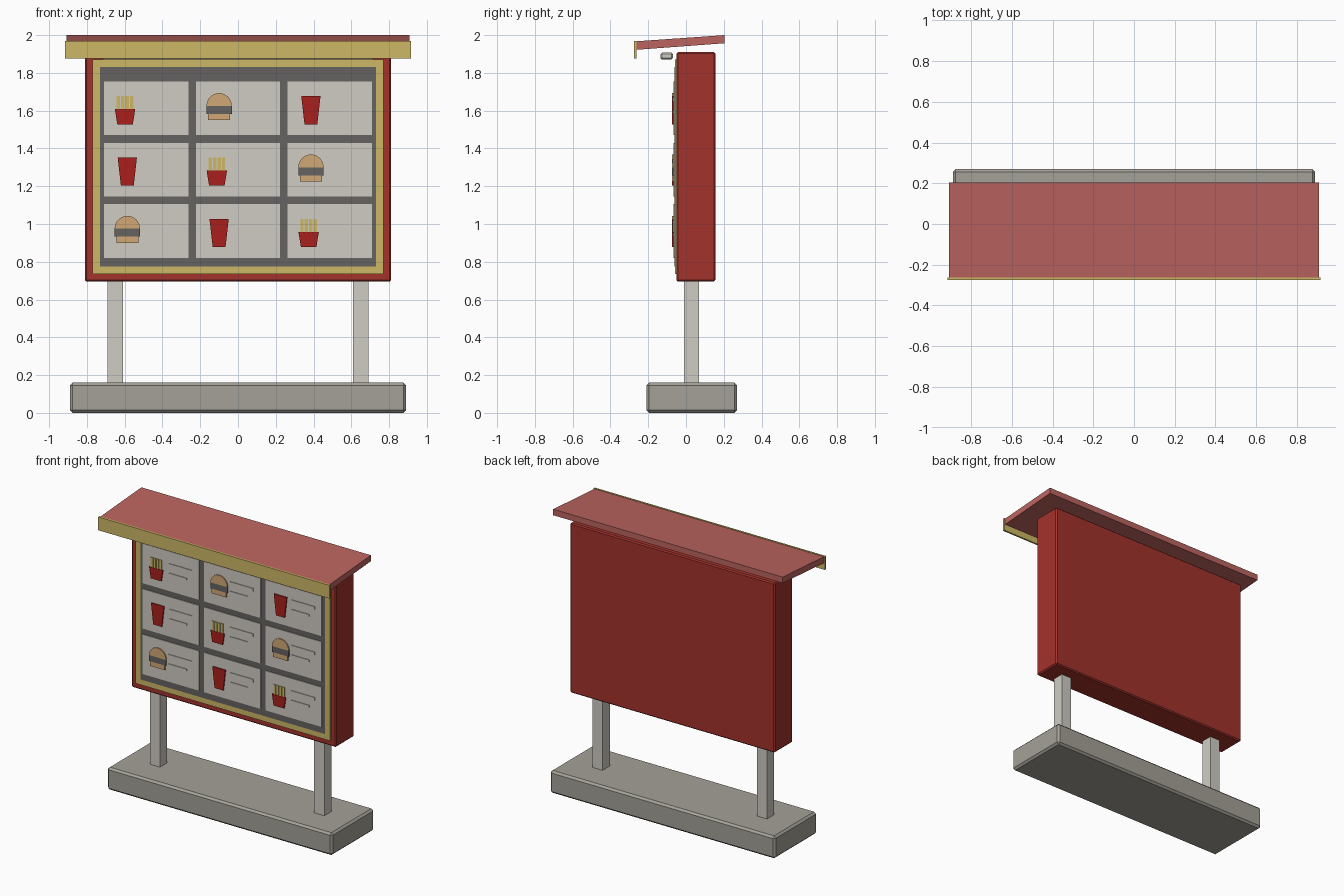
import bpy
import bmesh
import math
from mathutils import Vector

cube = bpy.data.objects.get("Cube")
if cube:
    bpy.data.objects.remove(cube, do_unlink=True)


def material(name, r, g, b):
    """Flat colour from 0-255 sRGB values, stored as linear."""
    lin = [((c / 255 + 0.055) / 1.055) ** 2.4 for c in (r, g, b)]
    m = bpy.data.materials.new(name)
    m.use_nodes = True
    m.diffuse_color = (*lin, 1)
    m.node_tree.nodes["Principled BSDF"].inputs["Base Color"].default_value = (*lin, 1)
    return m


CABINET = material("cabinet red", 162, 50, 43)
ROOF = material("faded roof red", 188, 100, 96)
ICON = material("bright red", 168, 32, 28)
YELLOW = material("mustard yellow", 206, 184, 102)
BUN = material("bun tan", 210, 168, 118)
DARK = material("dark grey", 102, 99, 97)
CREAM = material("pale grey", 208, 204, 196)
CONCRETE = material("concrete grey", 164, 161, 151)


def prism(name, outline, start, end, mat, bevel=0):
    """Extrude a 2D outline from start to end (3D points are built by the mapping)."""
    bm = bmesh.new()
    face = bm.faces.new([bm.verts.new(start(p)) for p in outline])
    offset = end(outline[0]) - start(outline[0])
    new = bmesh.ops.extrude_face_region(bm, geom=[face], use_keep_orig=True)["geom"]
    bmesh.ops.translate(bm, vec=offset,
                        verts=[v for v in new if isinstance(v, bmesh.types.BMVert)])
    bmesh.ops.recalc_face_normals(bm, faces=bm.faces)
    if bevel:
        bmesh.ops.bevel(bm, geom=bm.edges[:], offset=bevel, segments=1, affect='EDGES')
    mesh = bpy.data.meshes.new(name)
    bm.to_mesh(mesh)
    bm.free()
    mesh.materials.append(mat)
    obj = bpy.data.objects.new(name, mesh)
    bpy.context.collection.objects.link(obj)
    return obj


def plate(name, outline, y0, y1, mat, bevel=0):
    """Front-facing outline in x, z with depth from y0 to y1."""
    return prism(name, outline, lambda p: Vector((p[0], y0, p[1])),
                 lambda p: Vector((p[0], y1, p[1])), mat, bevel)


def box(name, x0, x1, y0, y1, z0, z1, mat, bevel=0):
    return plate(name, [(x0, z0), (x1, z0), (x1, z1), (x0, z1)], y0, y1, mat, bevel)


def taper(x, z0, z1, bottom, top):
    """Trapezoid outline given by half widths."""
    return [(x - bottom, z0), (x + bottom, z0), (x + top, z1), (x - top, z1)]


# Base, posts and cabinet
box("base", -0.89, 0.89, -0.21, 0.27, 0, 0.16, CONCRETE, 0.014)
for side, x in (("right", -0.65), ("left", 0.65)):
    box(side + "_post", x - 0.04, x + 0.04, -0.01, 0.07, 0.15, 0.72, CREAM)
box("cabinet", -0.81, 0.81, -0.05, 0.155, 0.695, 1.91, CABINET, 0.008)

# Sloping roof, fascia and lamp
prism("roof", [(-0.267, 1.922), (0.205, 1.957), (0.205, 2.0), (-0.267, 1.967)],
      lambda p: Vector((-0.908, *p)), lambda p: Vector((0.908, *p)), ROOF)
box("fascia", -0.915, 0.915, -0.275, -0.262, 1.875, 1.97, YELLOW)
box("lamp_bar", -0.72, 0.72, -0.135, -0.07, 1.87, 1.907, CREAM, 0.008)

# Yellow surround and dark board
box("yellow_surround", -0.77, 0.77, -0.058, -0.045, 0.735, 1.87, YELLOW)
box("dark_board", -0.73, 0.73, -0.061, -0.05, 0.775, 1.83, DARK)

FRONT, BACK = -0.074, -0.063


def fries(x, z, tag):
    x -= 0.012
    plate("fries_box" + tag, taper(x, z - 0.085, z - 0.005, 0.041, 0.054), FRONT, BACK, ICON)
    for i in range(4):
        c = x + (i - 1.5) * 0.0235
        box(f"fry_{i + 1}{tag}", c - 0.009, c + 0.009, FRONT + 0.002, BACK,
            z - 0.008, z + 0.064, YELLOW)


def cup(x, z, tag):
    plate("cup" + tag, taper(x, z - 0.085, z + 0.064, 0.034, 0.051), FRONT, BACK, ICON)


def burger(x, z, tag):
    dome = [(x + 0.067 * math.cos(math.pi * i / 16),
             z + 0.012 + 0.068 * math.sin(math.pi * i / 16)) for i in range(17)]
    plate("top_bun" + tag, dome, FRONT, BACK, BUN)
    box("patty" + tag, x - 0.067, x + 0.067, FRONT, BACK, z - 0.03, z + 0.012, DARK)
    box("bottom_bun" + tag, x - 0.058, x + 0.058, FRONT, BACK, z - 0.063, z - 0.03, BUN)


# Menu cells, with pictures shifting by one place in each row
pictures = [fries, burger, cup]
order = [(0, 1, 2), (2, 0, 1), (1, 2, 0)]
for row in range(3):
    z = 1.613 - row * 0.325
    for col in range(3):
        x = (col - 1) * 0.486
        tag = f"_{row + 1}_{col + 1}"
        box("menu_card" + tag, x - 0.223, x + 0.223, -0.066, -0.055,
            z - 0.142, z + 0.142, CREAM)
        pictures[order[row][col]](x - 0.1, z, tag)
        box("title_line" + tag, x - 0.015, x + 0.17, -0.071, -0.063,
            z + 0.036, z + 0.056, CREAM)
        box("detail_line" + tag, x - 0.015, x + 0.127, -0.071, -0.063,
            z - 0.027, z - 0.012, CREAM)
